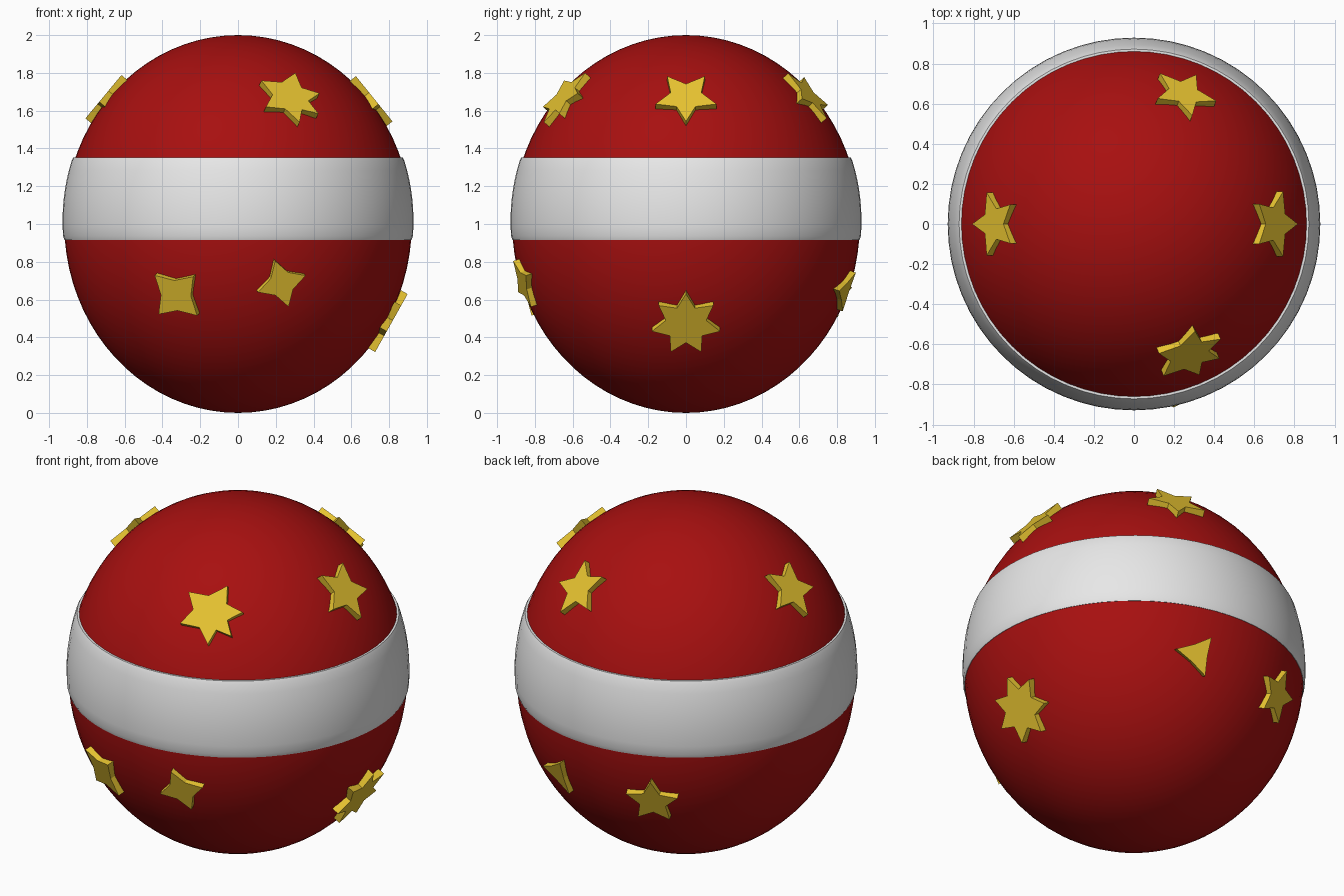
import bpy
import bmesh
from math import sin, cos, radians, sqrt, pi
from mathutils import Vector, Matrix

default_cube = bpy.data.objects.get("Cube")
if default_cube:
    bpy.data.objects.remove(default_cube, do_unlink=True)

WIDTH = 0.92  # largest radius of the egg, whose half height is 1


def material(name, colour):
    mat = bpy.data.materials.new(name)
    mat.use_nodes = True
    rgba = (*colour, 1.0)
    mat.diffuse_color = rgba
    mat.node_tree.nodes["Principled BSDF"].inputs["Base Color"].default_value = rgba
    return mat


red = material("red", (0.39, 0.005, 0.005))
white = material("white", (0.8, 0.8, 0.8))
yellow = material("yellow", (0.8, 0.55, 0.03))


def add_object(name, bm, mat):
    bmesh.ops.recalc_face_normals(bm, faces=bm.faces)
    mesh = bpy.data.meshes.new(name)
    bm.to_mesh(mesh)
    bm.free()
    mesh.materials.append(mat)
    obj = bpy.data.objects.new(name, mesh)
    bpy.context.collection.objects.link(obj)
    return obj


def smooth(obj, angle):
    bpy.ops.object.select_all(action="DESELECT")
    obj.select_set(True)
    bpy.context.view_layer.objects.active = obj
    bpy.ops.object.shade_smooth_by_angle(angle=radians(angle))


def egg_radius(z):
    return WIDTH * sqrt(max(0.0, 1 - (z - 1) ** 2))


# Egg body
bm = bmesh.new()
bmesh.ops.create_uvsphere(bm, u_segments=64, v_segments=40, radius=1)
bmesh.ops.transform(bm, matrix=Matrix.Translation((0, 0, 1)) @ Matrix.Diagonal((WIDTH, WIDTH, 1, 1)),
                    verts=bm.verts)
smooth(add_object("egg_body", bm, red), 60)

# White band: a closed profile spun around the egg
low, high, rows = 0.937, 1.335, 8
profile = [(0.89, 0.916), (0.919, 0.916)]
for i in range(rows + 1):
    z = low + (high - low) * i / rows
    profile.append((egg_radius(z) + 0.008 + 0.006 * i / rows, z))
profile += [(0.872, 1.352), (0.84, 1.352)]
bm = bmesh.new()
verts = [bm.verts.new((r, 0, z)) for r, z in profile]
edges = [bm.edges.new((a, b)) for a, b in zip(verts, verts[1:] + verts[:1])]
bmesh.ops.spin(bm, geom=verts + edges, axis=(0, 0, 1), cent=(0, 0, 0),
               angle=2 * pi, steps=64, use_merge=True)
bmesh.ops.remove_doubles(bm, verts=bm.verts, dist=0.0001)
smooth(add_object("band", bm, white), 35)


def star(name, azimuth, z, tips, outer, inner):
    """Flat star plate lying on the egg, with its tips at the given angles."""
    a = radians(azimuth)
    r = egg_radius(z)
    out = Vector((cos(a), sin(a), 0))
    normal = (out * r / WIDTH ** 2 + Vector((0, 0, z - 1))).normalized()
    right = Vector((-sin(a), cos(a), 0))
    up = normal.cross(right)
    centre = out * r + Vector((0, 0, z))

    # Alternate each tip with a valley halfway to the next one
    outline = []
    for this, following in zip(tips, tips[1:] + [tips[0] + 360]):
        outline += [(this, outer), ((this + following) / 2, inner)]

    bm = bmesh.new()
    rings = []
    for height in (-0.016, 0.025):
        rings.append([bm.verts.new(centre + normal * height
                                   + right * d * cos(radians(t)) + up * d * sin(radians(t)))
                      for t, d in outline])
    bottom, top = rings
    bm.faces.new(bottom[::-1])
    bm.faces.new(top)
    n = len(outline)
    for i in range(n):
        j = (i + 1) % n
        bm.faces.new((bottom[i], bottom[j], top[j], top[i]))
    add_object(name, bm, yellow)


def even(count, start):
    return [start + 360 * i / count for i in range(count)]


# Upper stars
star("upper_star_left", 0, 1.66, even(5, -90), 0.17, 0.085)
star("upper_star_right", 180, 1.67, even(5, -90), 0.165, 0.08)
star("upper_star_back", 69, 1.67, even(5, 46), 0.165, 0.08)
star("upper_star_front", -67, 1.66, [-88, -42, 7, 66, 142, 204], 0.175, 0.1)

# Lower stars
star("lower_star_left", 0, 0.48, even(7, 90), 0.185, 0.11)
star("lower_star_front_left", -75, 0.69, even(4, 20), 0.135, 0.07)
star("lower_star_front_right", -112, 0.63, even(4, 43), 0.155, 0.085)
star("lower_star_back_right", 113, 0.63, even(5, 90), 0.15, 0.075)
star("lower_star_back_left", 73, 0.65, even(3, 58), 0.125, 0.056)
